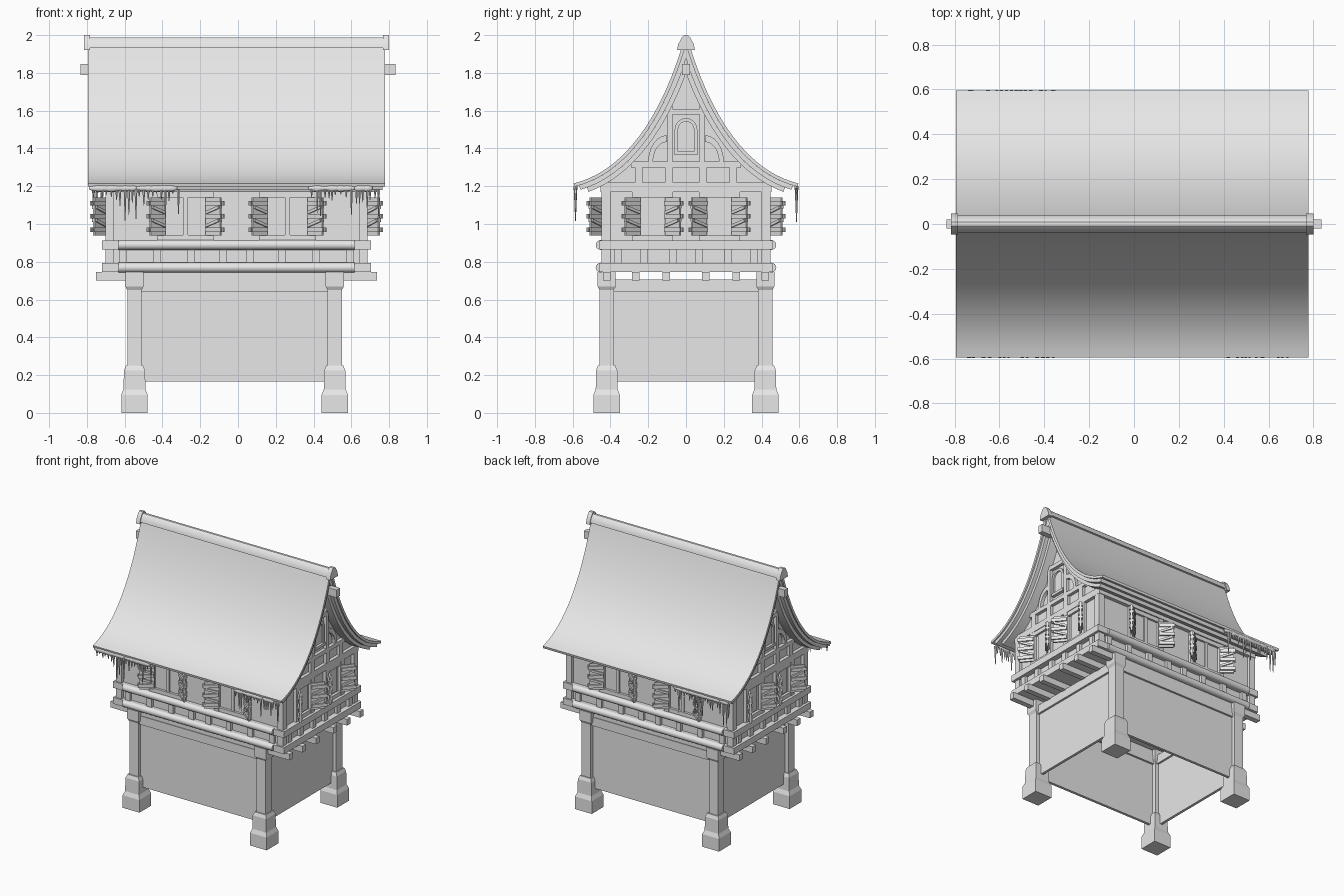
import bpy, bmesh, math, random
from mathutils import Matrix, Vector

random.seed(4)
old = bpy.data.objects.get("Cube")
if old:
    bpy.data.objects.remove(old, do_unlink=True)

grey = bpy.data.materials.new("plain_grey")
grey.use_nodes = True
grey.diffuse_color = (0.8, 0.8, 0.8, 1)
grey.node_tree.nodes["Principled BSDF"].inputs["Base Color"].default_value = (0.8, 0.8, 0.8, 1)

CX, PX = -0.008, -0.018           # centres of the upper storey and of the posts
HX, HY = 0.6825, 0.435            # half sizes of the upper walls


def frame(turn, cx=CX):
    """Wall frame: u along the wall, depth outwards, z up."""
    return Matrix.Translation((cx, 0, 0)) @ Matrix.Rotation(turn, 4, 'Z')


MAIN, END = frame(0), frame(math.pi / 2)
WALLS = [("front", 0, HY), ("left", .5, HX), ("back", 1, HY), ("right", 1.5, HX)]


def finish(name, bm, smooth=False):
    bmesh.ops.recalc_face_normals(bm, faces=bm.faces[:])
    mesh = bpy.data.meshes.new(name)
    bm.to_mesh(mesh)
    bm.free()
    mesh.materials.append(grey)
    ob = bpy.data.objects.new(name, mesh)
    bpy.context.scene.collection.objects.link(ob)
    if smooth:
        bpy.ops.object.select_all(action='DESELECT')
        ob.select_set(True)
        bpy.context.view_layer.objects.active = ob
        bpy.ops.object.shade_smooth_by_angle(angle=math.radians(35))
    return ob


def box(bm, M, u, d, z):
    size = [b - a for a, b in (u, d, z)]
    mid = Vector((sum(u) / 2, -sum(d) / 2, sum(z) / 2))
    bmesh.ops.create_cube(bm, size=1, matrix=M @ Matrix.Translation(mid) @ Matrix.Diagonal((*size, 1)))


def slab(bm, M, hx, hy, z):
    box(bm, M, (-hx, hx), (-hy, hy), z)


def strip(bm, M, A, B, d0, d1):
    """Solid band between two (u, z) lines, from depth d0 to d1."""
    rows = [[bm.verts.new(M @ Vector((u, -d, z))) for u, z in line]
            for line, d in ((A, d0), (B, d0), (B, d1), (A, d1))]
    for i in range(len(A) - 1):
        for j in range(4):
            a, b = rows[j], rows[(j + 1) % 4]
            bm.faces.new((a[i], a[i + 1], b[i + 1], b[i]))
    for i in (0, -1):
        bm.faces.new([r[i] for r in rows])


def loft(bm, x, y, rings):
    """Stack of square rings (half size, height)."""
    loops = [[bm.verts.new((x + a * h, y + b * h, z)) for a, b in ((-1, -1), (1, -1), (1, 1), (-1, 1))]
             for h, z in rings]
    for lo, hi in zip(loops, loops[1:]):
        for k in range(4):
            bm.faces.new((lo[k], lo[(k + 1) % 4], hi[(k + 1) % 4], hi[k]))
    bm.faces.new(loops[0])
    bm.faces.new(loops[-1])


def roof_line(off, end=1.0, n=20):
    """Swept roof curve, moved inwards by off."""
    P = [Vector(p) for p in ((.02, 1.945), (.13, 1.58), (.32, 1.28), (.595, 1.215))]
    out = []
    for i in range(n + 1):
        t = end * i / n
        s = 1 - t
        p = s**3 * P[0] + 3 * s * s * t * P[1] + 3 * s * t * t * P[2] + t**3 * P[3]
        g = (s * s * (P[1] - P[0]) + 2 * s * t * (P[2] - P[1]) + t * t * (P[3] - P[2])).normalized()
        q = p + off * Vector((g.y, -g.x))
        out.append((max(q.x, 0.0), q.y))
    return out


def flip(line):
    return [(-u, z) for u, z in line]


# Posts with stone feet and capitals
feet, posts = bmesh.new(), bmesh.new()
for sx in (-1, 1):
    for sy in (-1, 1):
        x, y = PX + sx * .53, sy * .42
        loft(feet, x, y, [(.07, 0), (.07, .095), (.058, .125), (.056, .225), (.046, .25)])
        loft(posts, x, y, [(.0375, .24), (.0375, .65), (.048, .67), (.048, .745)])
finish("post_feet", feet)
finish("posts", posts)

# Lower panels and the beams above them
panels, beams = bmesh.new(), bmesh.new()
for name, turn, _ in WALLS:
    M = frame(turn * math.pi, PX)
    half, d = (.53, .42) if turn % 1 == 0 else (.42, .53)
    box(panels, M, (-half, half), (d - .01, d + .01), (.165, .66))
    box(beams, M, (-half, half), (d - .025, d + .025), (.64, .705))
finish("lower_panels", panels)
finish("lower_beams", beams)

# Floor joists, floor bands and round logs
bm = bmesh.new()
for y in (-.42, -.265, -.105, .105, .265, .42):
    box(bm, MAIN, (-.745, .745), (y - .02, y + .02), (.70, .746))
finish("floor_joists", bm)
bm = bmesh.new()
logs = bmesh.new()
for z in (.745, .865):
    slab(bm, MAIN, .7125, .46, (z, z + .048))
    for y in (-.452, .452):
        spin = Matrix.Translation((CX, y, z + .024)) @ Matrix.Rotation(math.pi / 2, 4, 'Y')
        bmesh.ops.create_cone(logs, cap_ends=True, segments=16, radius1=.026, radius2=.026,
                              depth=1.25, matrix=spin)
finish("floor_bands", bm)
finish("round_logs", logs, True)

# Upper walls and top plate
bm = bmesh.new()
slab(bm, MAIN, HX - .012, HY - .01, (.75, 1.2))
finish("upper_walls", bm)
bm = bmesh.new()
slab(bm, MAIN, .695, .452, (1.17, 1.22))
finish("top_plate", bm)


def shutter(bm, M, length=.1):
    """Open leaf: board, battens and diagonal braces on both sides."""
    box(bm, M, (0, length), (-.006, .006), (.94, 1.14))
    for side in (-.011, .011):
        d = (side - .005, side + .005)
        for z in (.97, 1.04, 1.11):
            box(bm, M, (.004, length + .012), d, (z - .012, z + .012))
        for z in (.982, 1.052):
            strip(bm, M, [(.005, z), (length - .005, z + .03)],
                  [(.005, z + .016), (length - .005, z + .046)], *d)


# Timber frame, windows and shutters on each wall
for name, turn, d in WALLS:
    M = frame(turn * math.pi)
    long = turn % 1 == 0
    half = HX if long else HY
    centre, w = (.27, .11) if long else (.177, .069)
    lower = (.07, .24, .42, .6) if long else (.07, .22, .36)
    timber, panes, leaves = bmesh.new(), bmesh.new(), bmesh.new()
    deep = (d - .03, d + .012)
    for s in (-1, 1):
        c = s * centre
        box(timber, M, sorted((s * (half - .035), s * (half + .012))), deep, (.78, 1.19))
        for u in lower:
            box(timber, M, (s * u - .02, s * u + .02), deep, (.78, .88))
        for e in (-1, 1):
            a = c + e * (w + .02)
            box(timber, M, (a - .02, a + .02), deep, (.9, 1.18))
        for z in (.91, 1.14):
            box(timber, M, (c - w, c + w), (d - .03, d + .008), (z, z + .032))
        if long:
            box(timber, M, (c - .012, c + .012), (d - .03, d + .004), (.92, 1.16))
        count = 2 if long else 1
        for k in range(count):
            m = c + (k - (count - 1) / 2) * w
            box(panes, M, (m - .045, m + .045), (d - .012, d - .005), (.95, 1.138))
        for e, angle in ((-1, math.pi + .7), (1, -.7)):
            hinge = M @ Matrix.Translation((c + e * w, -d - .008, 0))
            shutter(leaves, hinge @ Matrix.Rotation(angle, 4, 'Z'))
    finish(name + "_timbers", timber)
    finish(name + "_window_panes", panes)
    finish(name + "_shutters", leaves)

# Gable walls with timbers, curved braces and arched window
bm = bmesh.new()
under = [p for p in roof_line(.05) if p[0] < HY]
for line in (under, flip(under)):
    strip(bm, END, line, [(u, 1.2) for u, z in line], -HX + .012, HX - .012)
finish("gable_walls", bm)
for name, turn, d in WALLS[1::2]:
    M = frame(turn * math.pi)
    deep = (d - .03, d + .012)
    bm = bmesh.new()
    box(bm, M, (-.29, .29), deep, (1.3, 1.33))
    box(bm, M, (-.1, .1), deep, (1.58, 1.61))
    arc = [i * math.pi / 12 for i in range(7)]
    for s in (-1, 1):
        for u in (.09, .25):
            box(bm, M, (s * u - .02, s * u + .02), deep, (1.21, 1.31))
        box(bm, M, (s * .085 - .014, s * .085 + .014), deep, (1.32, 1.67))
        inner, outer = [[(s * (.1 + r * math.cos(a)), 1.33 + 1.4 * r * math.sin(a)) for a in arc]
                        for r in (.075, .1)]
        strip(bm, M, inner, outer, *deep)
    finish(name + "_gable_timbers", bm)
    arch = [i * math.pi / 10 for i in range(11)]
    inner, outer = [[(r, 1.38)] + [(r * math.cos(a), 1.5 + r * math.sin(a)) for a in arch] + [(-r, 1.38)]
                    for r in (.042, .06)]
    bm = bmesh.new()
    strip(bm, M, inner, outer, d - .03, d + .006)
    box(bm, M, (-.06, .06), (d - .03, d + .012), (1.365, 1.385))
    finish(name + "_arch_frame", bm)
    bm = bmesh.new()
    strip(bm, M, inner[:7], flip(inner[:7]), d - .012, d - .006)
    finish(name + "_arch_pane", bm)

# Swept roof in three stepped layers
layers = [("roof_cover", 0, .018, .785, 1), ("roof_boards", .018, .042, .774, .97),
          ("roof_rafters", .042, .066, .745, .93)]
for name, top, low, half, end in layers:
    bm = bmesh.new()
    A, B = roof_line(top, end), roof_line(low, end)
    strip(bm, END, A, B, -half, half)
    strip(bm, END, flip(A), flip(B), -half, half)
    finish(name, bm, True)

# Ridge cap with end collars, and the beam showing through the gables
ridge = [(.047, 1.92), (.042, 1.95), (.024, 1.985), (.01, 2.0)]
slim = [(u * .85, 1.96 + (z - 1.96) * .7) for u, z in ridge]
bm = bmesh.new()
strip(bm, END, slim, flip(slim), -.79, .79)
for s in (-1, 1):
    strip(bm, END, ridge, flip(ridge), s * .776, s * .808)
finish("ridge_cap", bm, True)
bm = bmesh.new()
slab(bm, frame(0, 0), .835, .02, (1.79, 1.848))
finish("ridge_beam", bm)

# Ice along parts of the eaves
for name, y, x0, x1 in (("front_right", -.585, -.785, -.31), ("front_left", -.585, .37, .77),
                        ("back_right", .585, -.785, -.31)):
    bm = bmesh.new()
    x = x0 + .02
    while x < x1:
        length = random.choice((.03, .05, .07, .1, .16)) * random.uniform(.8, 1.1)
        bmesh.ops.create_cone(bm, cap_ends=True, segments=6, radius1=.002, radius2=.009, depth=length,
                              matrix=Matrix.Translation((x, y, 1.185 - length / 2)))
        if random.random() < .7:
            size = Matrix.Diagonal((random.uniform(.03, .06), .012, random.uniform(.012, .02), 1))
            spot = Matrix.Translation((min(max(x, x0 + .05), x1 - .05), y, 1.19))
            bmesh.ops.create_icosphere(bm, subdivisions=2, radius=1, matrix=spot @ size)
        x += random.uniform(.015, .03)
    finish(name + "_icicles", bm, True)
